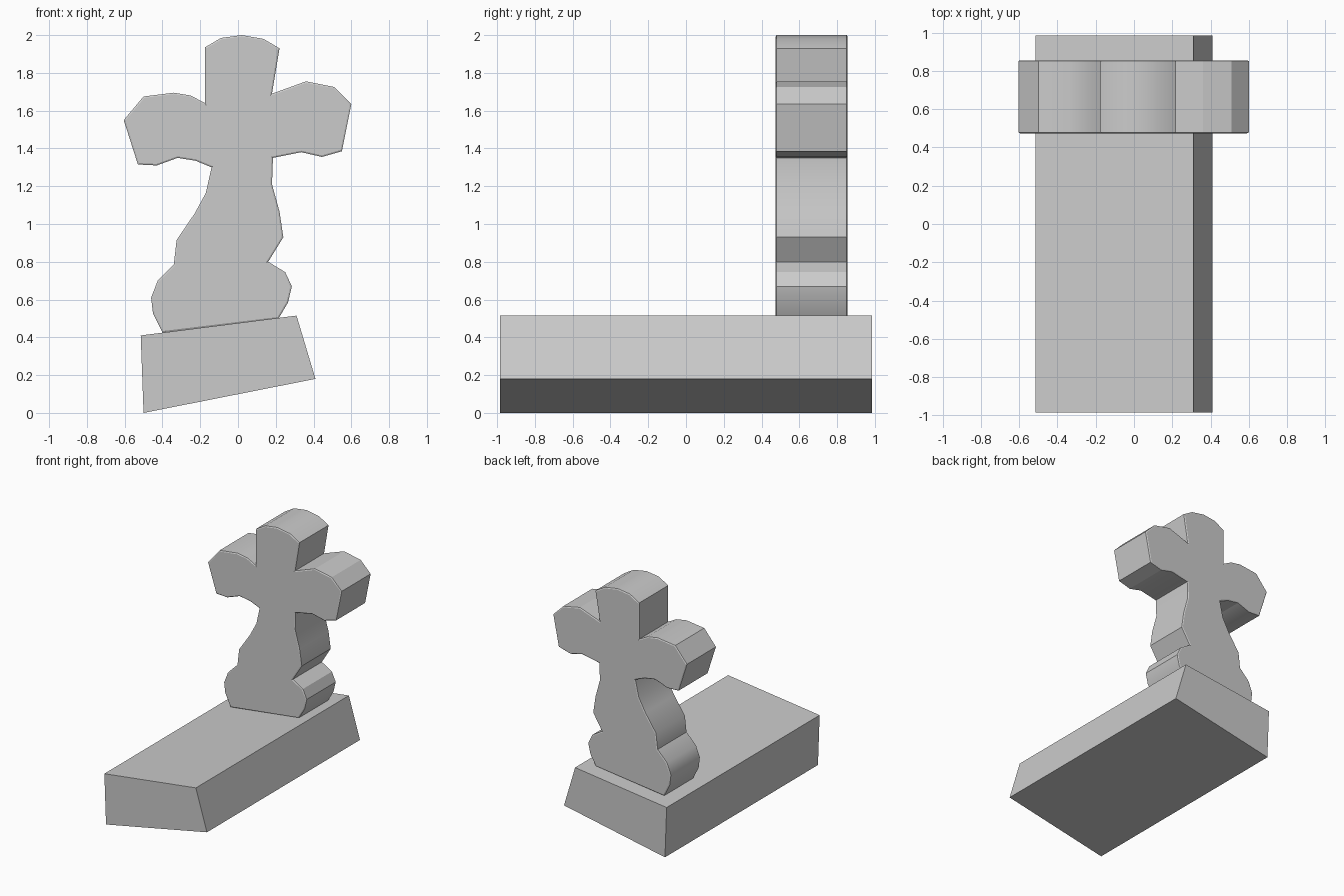
import bpy
import bmesh

if "Cube" in bpy.data.objects:
    bpy.data.objects.remove(bpy.data.objects["Cube"])


def extrude_profile(name, points, y0, y1, rim=0.0):
    """Prism from an (x, z) outline running from y0 to y1, with an optional rim chamfer."""
    bm = bmesh.new()
    front = bm.faces.new([bm.verts.new((x, y0, z)) for x, z in points])
    res = bmesh.ops.extrude_face_region(bm, geom=[front], use_keep_orig=True)
    for v in (g for g in res["geom"] if isinstance(g, bmesh.types.BMVert)):
        v.co.y = y1
    bmesh.ops.recalc_face_normals(bm, faces=bm.faces[:])
    caps = [f for f in bm.faces if abs(f.normal.y) > 0.9]
    if rim:
        bmesh.ops.inset_region(bm, faces=caps, thickness=rim, depth=rim * 0.6,
                               use_even_offset=True)
    me = bpy.data.meshes.new(name)
    bm.to_mesh(me)
    bm.free()
    ob = bpy.data.objects.new(name, me)
    bpy.context.collection.objects.link(ob)
    return ob


# Crooked grave slab
extrude_profile("grave_slab",
                [(-0.50, 0.0), (0.41, 0.18), (0.31, 0.515), (-0.515, 0.41)],
                -0.985, 0.985)

# Outline of the cross, clockwise from the bottom left
foot_left = [(-0.40, 0.425), (-0.45, 0.525), (-0.46, 0.61), (-0.425, 0.70), (-0.34, 0.785)]
shaft_left = [(-0.325, 0.915), (-0.23, 1.055), (-0.17, 1.165), (-0.14, 1.30)]
arm_left = [(-0.225, 1.335), (-0.32, 1.35), (-0.43, 1.31), (-0.53, 1.315), (-0.605, 1.55),
            (-0.50, 1.675), (-0.34, 1.695), (-0.25, 1.68), (-0.175, 1.64)]
head = [(-0.175, 1.935), (-0.09, 1.985), (0.02, 2.0), (0.135, 1.98), (0.22, 1.93)]
arm_right = [(0.18, 1.69), (0.36, 1.755), (0.51, 1.725), (0.60, 1.635), (0.55, 1.385),
             (0.445, 1.355), (0.335, 1.38), (0.185, 1.35)]
shaft_right = [(0.18, 1.21), (0.22, 1.065), (0.24, 0.93), (0.16, 0.80)]
foot_right = [(0.25, 0.745), (0.285, 0.67), (0.265, 0.585), (0.215, 0.5)]

# Cross headstone standing at the back of the slab
cross = extrude_profile("cross_headstone",
                        foot_left + shaft_left + arm_left + head
                        + arm_right + shaft_right + foot_right,
                        0.479, 0.851, rim=0.008)
bpy.context.view_layer.objects.active = cross
cross.select_set(True)
bpy.ops.object.shade_smooth_by_angle(angle=0.5)
